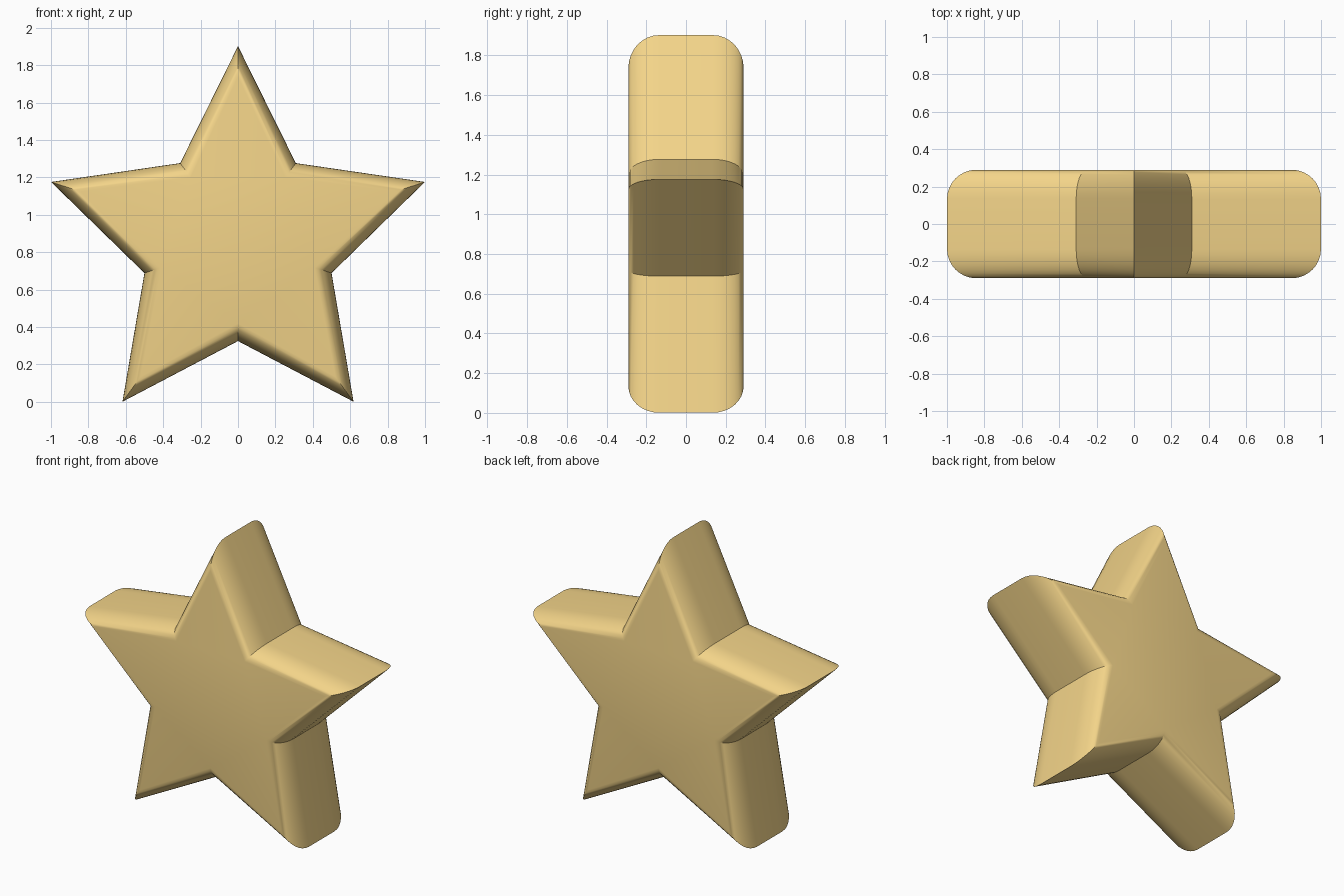
import bpy, bmesh
from math import sin, cos, pi, radians

if "Cube" in bpy.data.objects:
    bpy.data.objects.remove(bpy.data.objects["Cube"])

CENTRE_Z, R_TIP, R_NOTCH = 0.851, 1.051, 0.526
HALF_DEPTH, ROUND_DEPTH = 0.29, 0.155
TIP_INSET, NOTCH_INSET = 0.165, 0.095
STEPS = 8


def star_ring(bm, y, inset):
    """Five-pointed outline at depth y, pulled inwards by the inset fraction."""
    ring = []
    for i in range(10):
        a = pi / 2 + i * pi / 5
        r = R_NOTCH - NOTCH_INSET * inset if i % 2 else R_TIP - TIP_INSET * inset
        ring.append(bm.verts.new((r * cos(a), y, CENTRE_Z + r * sin(a))))
    return ring


# Quarter-round rim profile, mirrored front to back
rim = []
for i in range(STEPS + 1):
    t = i / STEPS * pi / 2
    rim.append((HALF_DEPTH - ROUND_DEPTH * (1 - sin(t)), 1 - cos(t)))
profile = [(-y, k) for y, k in reversed(rim)] + rim

# Star body: lofted rings with flat caps
bm = bmesh.new()
rings = [star_ring(bm, y, k) for y, k in profile]
for a, b in zip(rings, rings[1:]):
    for i in range(10):
        j = (i + 1) % 10
        bm.faces.new((a[i], a[j], b[j], b[i]))
bm.faces.new(rings[0])
bm.faces.new(rings[-1])
bmesh.ops.recalc_face_normals(bm, faces=bm.faces)
mesh = bpy.data.meshes.new("star")
bm.to_mesh(mesh)
bm.free()
star = bpy.data.objects.new("star", mesh)
bpy.context.collection.objects.link(star)

# Golden colour
gold = bpy.data.materials.new("gold")
gold.diffuse_color = (0.9, 0.66, 0.25, 1)
gold.use_nodes = True
gold.node_tree.nodes["Principled BSDF"].inputs["Base Color"].default_value = gold.diffuse_color
mesh.materials.append(gold)

# Smooth rim, crisp tips and notches
bpy.context.view_layer.objects.active = star
star.select_set(True)
bpy.ops.object.shade_smooth_by_angle(angle=radians(30))
